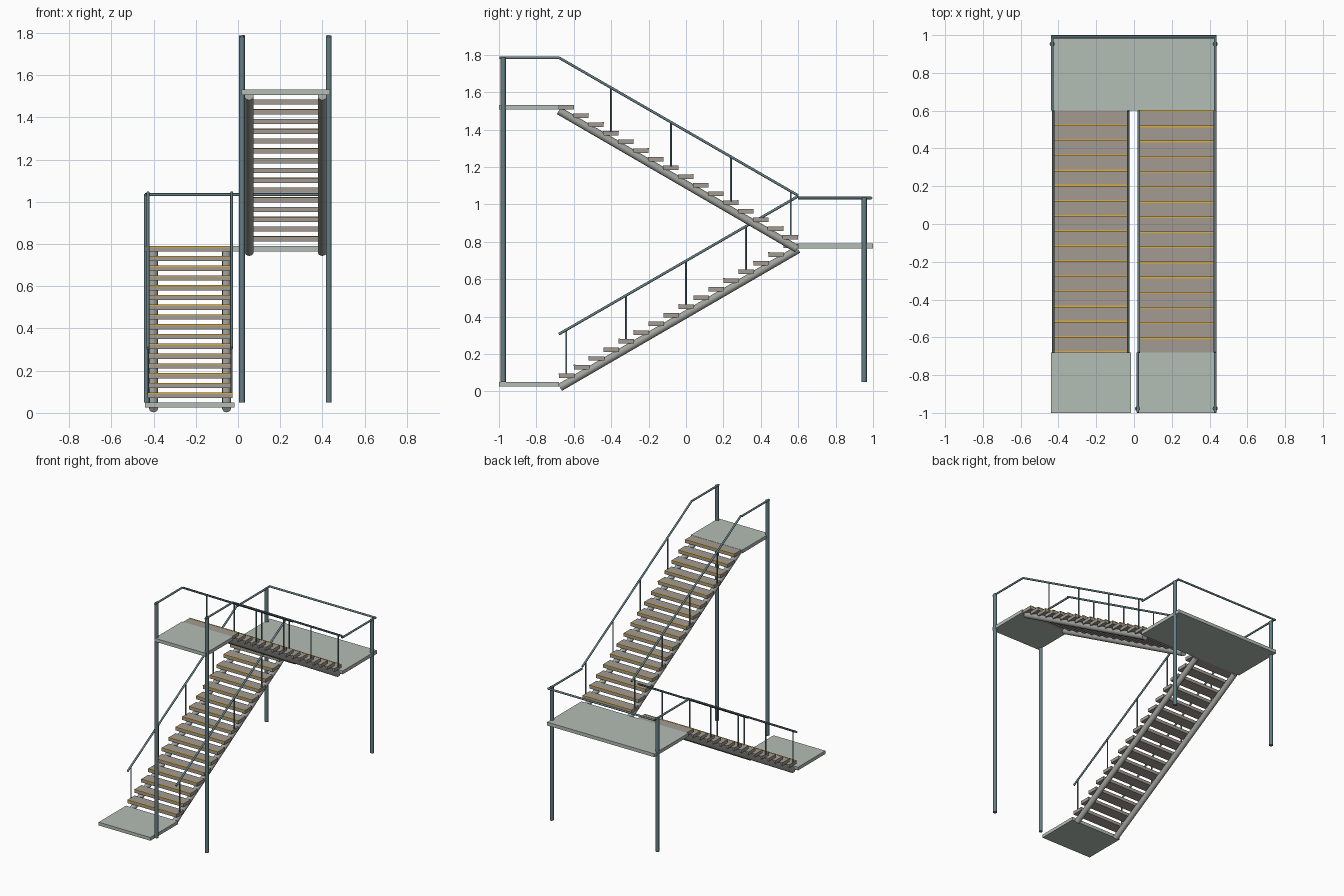
import bpy, bmesh
from mathutils import Vector

if "Cube" in bpy.data.objects:
    bpy.data.objects.remove(bpy.data.objects["Cube"])


def material(name, rgb):
    m = bpy.data.materials.new(name)
    m.diffuse_color = (*rgb, 1)
    m.use_nodes = True
    m.node_tree.nodes["Principled BSDF"].inputs["Base Color"].default_value = m.diffuse_color
    return m


STEEL = material("blue_grey_steel", (0.13, 0.21, 0.23))
PLATE = material("pale_plate", (0.45, 0.51, 0.46))
TREAD = material("tread_grey", (0.36, 0.33, 0.29))
BEAM = material("beam_grey", (0.36, 0.37, 0.34))
EDGE = material("yellow_edge", (0.75, 0.42, 0.04))


def finish(name, bm, mat, smooth=False):
    mesh = bpy.data.meshes.new(name)
    for f in bm.faces:
        f.smooth = smooth and len(f.verts) == 4
    bm.to_mesh(mesh)
    bm.free()
    mesh.materials.append(mat)
    ob = bpy.data.objects.new(name, mesh)
    bpy.context.collection.objects.link(ob)
    return ob


def box(name, x, y, z, mat):
    bm = bmesh.new()
    bmesh.ops.create_cube(bm, size=1)
    for v in bm.verts:
        v.co = [r[0] + (c + 0.5) * (r[1] - r[0]) for c, r in zip(v.co, (x, y, z))]
    return finish(name, bm, mat)


def tube(name, a, b, r, mat=STEEL):
    a, b = Vector(a), Vector(b)
    bm = bmesh.new()
    bmesh.ops.create_cone(bm, cap_ends=True, segments=16, radius1=r, radius2=r,
                          depth=(b - a).length)
    rot = (b - a).to_track_quat('Z', 'Y').to_matrix().to_4x4()
    rot.translation = (a + b) / 2
    bm.transform(rot)
    return finish(name, bm, mat, True)


STEPS, GO, RISE = 16, 0.08, 0.0463


def flight(name, x0, x1, y0, z0, s, rails):
    """Flight climbing in direction s along y, starting at y0, z0."""
    run, height = s * GO * STEPS, RISE * STEPS
    # round stringers
    for x in (x0 + 0.028, x1 - 0.028):
        tube(name + "_stringer", (x, y0 + s * 0.006, z0 - 0.028),
             (x, y0 + run, z0 - 0.03 + height), 0.021, BEAM)
    # treads with yellow nosing strip
    for i in range(STEPS):
        y, top = y0 + s * GO * i, z0 + RISE * (i + 1)
        box(name + "_tread", (x0, x1), sorted((y, y + s * 0.083)), (top - 0.024, top), TREAD)
        box(name + "_nosing", (x0, x1), sorted((y - s * 0.001, y + s * 0.008)),
            (top - 0.005, top + 0.001), EDGE)
    # sloping handrails and balusters
    for x in rails:
        tube(name + "_handrail", (x, y0, z0 + 0.257), (x, y0 + run, z0 + 0.254 + height), 0.007)
        for i in range(0, STEPS, 4):
            y, top = y0 + s * GO * (i + 0.5), z0 + RISE * (i + 1)
            tube(name + "_baluster", (x, y, top - 0.005), (x, y, z0 + 0.257 + RISE * (i + 0.5)), 0.005)


flight("lower_flight", -0.428, -0.026, -0.68, 0.049, 1, (-0.427, -0.03))
flight("upper_flight", 0.025, 0.427, 0.60, 0.79, -1, (0.026, 0.429))

# landings
box("bottom_landing", (-0.44, -0.016), (-1, -0.68), (0.025, 0.049), PLATE)
box("middle_landing", (-0.44, 0.436), (0.60, 1.0), (0.765, 0.79), PLATE)
box("top_landing", (0.017, 0.436), (-1, -0.68), (1.507, 1.532), PLATE)

# top landing posts and side rails
for x in (0.019, 0.43):
    tube("top_post", (x, -0.977, 0.05), (x, -0.977, 1.787), 0.0135)
    tube("top_landing_rail", (x, -0.997, 1.783), (x, -0.68, 1.783), 0.007)

# middle landing posts, side rails and back rail
for x in (-0.433, 0.43):
    tube("middle_post", (x, 0.953, 0.05), (x, 0.953, 1.036), 0.0135)
    tube("middle_side_rail", (x, 0.60, 1.034), (x, 0.993, 1.034), 0.007)
tube("middle_back_rail", (-0.44, 0.99, 1.034), (0.437, 0.99, 1.034), 0.007)
